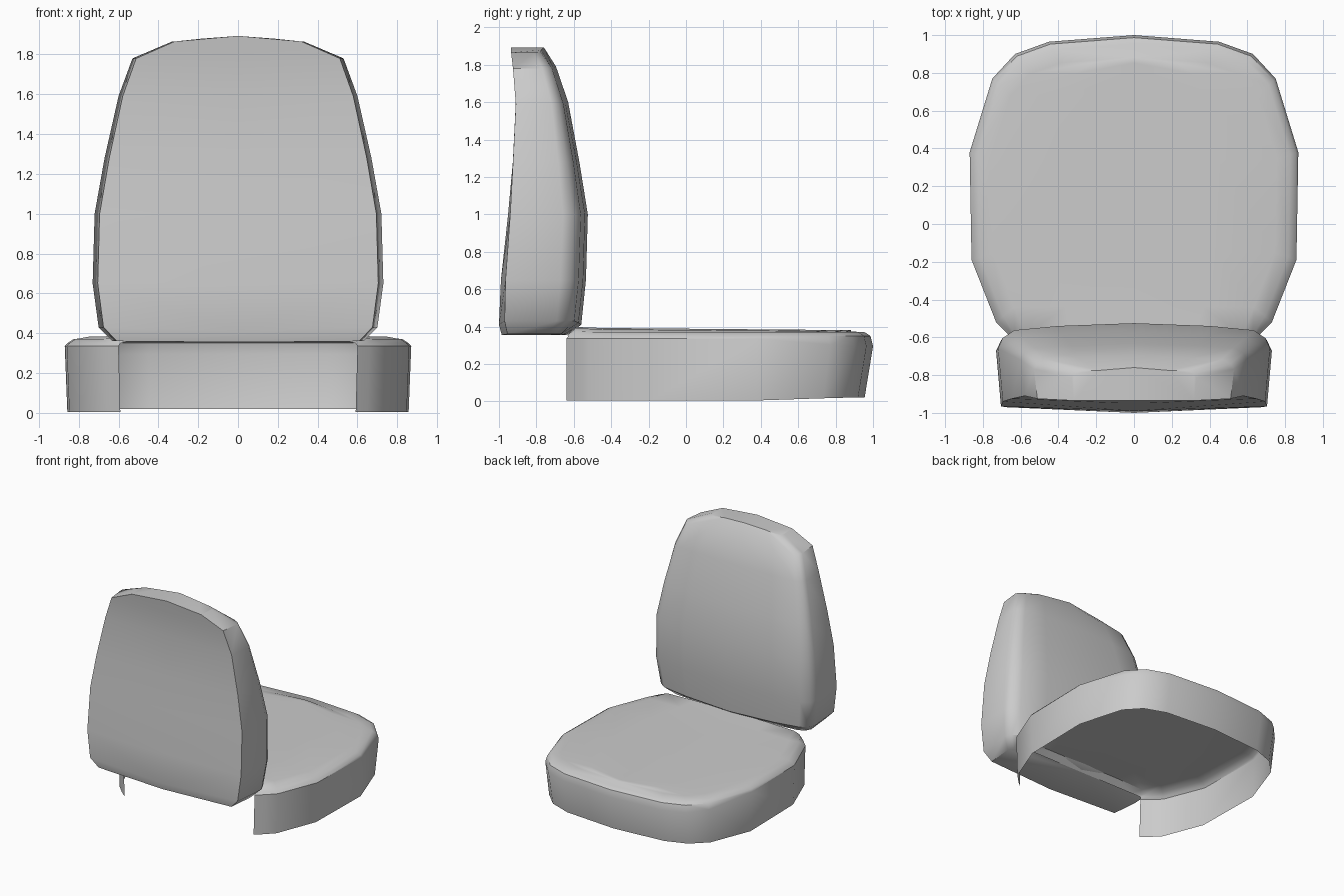
import bpy, bmesh

if "Cube" in bpy.data.objects:
    bpy.data.objects.remove(bpy.data.objects["Cube"])


def lattice(name, rows, caps=()):
    """Skin a grid of points for the +x half, cap chosen rows, mirror it."""
    bm = bmesh.new()
    grid = [[bm.verts.new(p) for p in row] for row in rows]
    for a, b in zip(grid, grid[1:]):
        for i in range(len(a) - 1):
            bm.faces.new((a[i], a[i + 1], b[i + 1], b[i]))
    for c in caps:
        bm.faces.new(grid[c])
    bmesh.ops.remove_doubles(bm, verts=bm.verts, dist=0.001)
    bmesh.ops.recalc_face_normals(bm, faces=bm.faces)
    # keep the surface facing outwards even where the shell is open
    top = max(bm.faces, key=lambda f: f.calc_center_median().z)
    if top.normal.z < 0:
        bmesh.ops.reverse_faces(bm, faces=bm.faces)
    me = bpy.data.meshes.new(name)
    bm.to_mesh(me)
    bm.free()
    ob = bpy.data.objects.new(name, me)
    bpy.context.collection.objects.link(ob)
    mirror = ob.modifiers.new("mirror", 'MIRROR')
    mirror.use_clip = True
    bpy.ops.object.select_all(action='DESELECT')
    ob.select_set(True)
    bpy.context.view_layer.objects.active = ob
    bpy.ops.object.modifier_apply(modifier="mirror")
    bpy.ops.object.shade_smooth_by_angle(angle=0.75)
    return ob


# Seat cushion: shell open underneath and at the back, with a tapered front
outline = [(0.60, -0.64), (0.66, -0.59), (0.73, -0.52), (0.86, -0.19),
           (0.87, 0.38), (0.75, 0.77), (0.63, 0.90), (0.45, 0.965), (0, 1.0)]
seat_rows = []
for k, (x, y) in enumerate(outline):
    front = max(0, min(1, (y - 0.38) / 0.5))

    def ring(s, z):
        return (x * s, 0.1 + (y - 0.1) * s, z)
    row = [(x * 0.985, y - 0.045 * front, 0.005 + 0.015 * front),
           (x, y, 0.335 - 0.04 * front), ring(0.985, 0.35)]
    if k == 0:      # lip across the back edge
        row += [(x * s, -0.635, 0.355) for s in (0.94, 0.85, 0.5, 0)]
    else:
        crown = 0.393 - 0.012 * (y + 0.6) / 1.6
        yc = 0.1 + (y - 0.1) * 0.87
        row += [ring(0.95, 0.37), ring(0.87, crown - 0.007),
                (x * 0.5, yc, crown), (0, yc, crown)]
        if k == 1:  # keep the rear of the cushion straight
            row = row[:3] + [(p[0], -0.59, p[2] + 0.005) for p in row[3:]]
    seat_rows.append(row)
lattice("seat_cushion", seat_rows)

# Backrest: half width, edge z, centre z, rear y, front y at each level
levels = [(0.63, 0.36, 0.355, -0.955, -0.64),
          (0.70, 0.43, 0.41, -0.97, -0.56),
          (0.73, 0.65, 0.65, -0.965, -0.535),
          (0.72, 1.00, 1.00, -0.94, -0.525),
          (0.67, 1.28, 1.28, -0.925, -0.57),
          (0.60, 1.59, 1.60, -0.91, -0.63),
          (0.53, 1.78, 1.79, -0.925, -0.695),
          (0.33, 1.865, 1.893, -0.935, -0.76)]
back_rows = []
for w, ze, zc, yb, yf in levels:
    depth = yf - yb
    bulge = 0.03 * max(0, min(1, (1.3 - ze) / 0.8))
    back_rows.append([(0, yb - bulge, zc), (w * 0.965, yb, ze),
                      (w, yb + 0.68 * depth, ze),
                      (w * 0.965, yf - 0.19 * depth, ze),
                      (w * 0.88, yf - 0.09 * depth, ze),
                      (w * 0.56, yf - 0.015, (ze + zc) / 2), (0, yf, zc)])
lattice("backrest", back_rows, caps=(0, -1))
